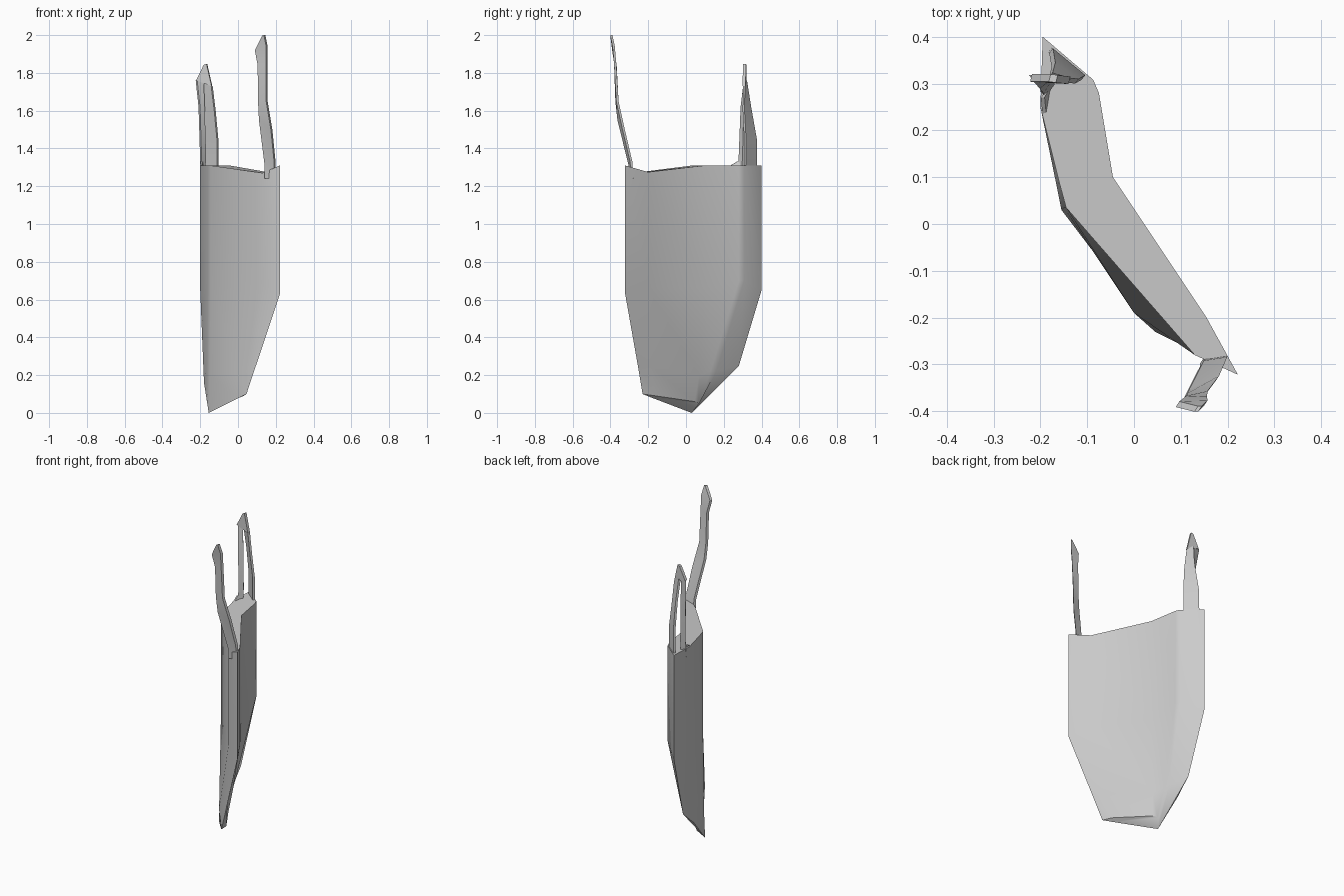
import bpy, bmesh, math
from mathutils import Vector


def make_object(name, bm, smooth_angle):
    bmesh.ops.remove_doubles(bm, verts=bm.verts, dist=0.001)
    bmesh.ops.recalc_face_normals(bm, faces=bm.faces)
    me = bpy.data.meshes.new(name)
    bm.to_mesh(me)
    bm.free()
    ob = bpy.data.objects.new(name, me)
    bpy.context.collection.objects.link(ob)
    bpy.ops.object.select_all(action='DESELECT')
    ob.select_set(True)
    bpy.context.view_layer.objects.active = ob
    bpy.ops.object.shade_smooth_by_angle(angle=math.radians(smooth_angle))
    return ob


def loft(name, rings, smooth_angle):
    """Skin a stack of equal-length closed rings and cap both ends."""
    bm = bmesh.new()
    loops = [[bm.verts.new(p) for p in ring] for ring in rings]
    for a, b in zip(loops, loops[1:]):
        for i in range(len(a)):
            j = (i + 1) % len(a)
            bm.faces.new((a[i], a[j], b[j], b[i]))
    bm.faces.new(loops[0])
    bm.faces.new(loops[-1])
    return make_object(name, bm, smooth_angle)


def strap(name, pairs, push):
    """Flat ribbon through left/right edge points, thickened along push."""
    push = Vector(push)
    rings = []
    for l, r in pairs:
        l, r = Vector(l), Vector(r)
        rings.append([l - push, r - push, r + push, l + push])
    return loft(name, rings, 25)


# Pouch: thin slanted bag, straight above and tapering to a low corner
plan = [(0.222, -0.322), (0.155, -0.2), (-0.045, 0.1), (-0.075, 0.28), (-0.087, 0.308),
        (-0.195, 0.4), (-0.2, 0.25), (-0.16, 0.09), (-0.145, 0.035), (0.13, -0.28)]
top_z = [1.31, 1.275, 1.31, 1.31, 1.31, 1.31, 1.31, 1.31, 1.31, 1.27]
mid_z = [0.63, 0.66, 0.66, 0.7, 0.7, 0.65, 0.65, 0.65, 0.65, 0.68]
low = [(0.095, -0.255, 0.25), (0.06, -0.19, 0.25), (-0.085, 0.07, 0.2), (-0.12, 0.13, 0.22),
       (-0.13, 0.16, 0.22), (-0.175, 0.28, 0.25), (-0.18, 0.18, 0.16), (-0.165, 0.08, 0.12),
       (-0.15, 0.035, 0.2), (0.0, -0.19, 0.2)]
tip = (-0.155, 0.03, 0.0)
bottom = [(0.045, -0.23, 0.1), (0.03, -0.16, 0.09), (-0.1, 0.045, 0.06), (-0.12, 0.065, 0.05),
          (-0.13, 0.07, 0.05), tip, tip, tip, tip, (0.005, -0.18, 0.08)]
loft("pouch",
     [[(x, y, z) for (x, y), z in zip(plan, top_z)],
      [(x, y, z) for (x, y), z in zip(plan, mid_z)], low, bottom], 40)

# Tall front strap with a pointed end
strap("front_strap", [
    ((0.145, -0.292, 1.24), (0.195, -0.285, 1.24)),
    ((0.145, -0.298, 1.31), (0.195, -0.29, 1.33)),
    ((0.115, -0.357, 1.55), (0.178, -0.33, 1.50)),
    ((0.11, -0.368, 1.65), (0.153, -0.363, 1.65)),
    ((0.108, -0.373, 1.84), (0.152, -0.375, 1.85)),
    ((0.093, -0.385, 1.92), (0.153, -0.383, 1.94)),
    ((0.133, -0.395, 1.998), (0.141, -0.395, 2.0))], (0.004, 0.006, 0))

# Rear loop: wide outer leg, narrow inner leg, joined at a pointed top
strap("rear_strap_outer_leg", [
    ((-0.18, 0.372, 1.25), (-0.108, 0.313, 1.25)),
    ((-0.177, 0.37, 1.45), (-0.108, 0.313, 1.45)),
    ((-0.172, 0.34, 1.62), (-0.122, 0.305, 1.6)),
    ((-0.178, 0.318, 1.76), (-0.138, 0.307, 1.73))], (0.004, 0.005, 0))
strap("rear_strap_inner_leg", [
    ((-0.195, 0.275, 1.25), (-0.178, 0.3, 1.25)),
    ((-0.197, 0.285, 1.36), (-0.173, 0.305, 1.36)),
    ((-0.205, 0.295, 1.62), (-0.18, 0.312, 1.62)),
    ((-0.22, 0.312, 1.76), (-0.185, 0.312, 1.75))], (-0.004, 0.006, 0))
strap("rear_strap_tip", [
    ((-0.22, 0.312, 1.76), (-0.138, 0.307, 1.73)),
    ((-0.18, 0.312, 1.842), (-0.165, 0.31, 1.848))], (0.002, 0.008, 0))
# Small foot flap where the inner leg meets the rim
strap("rear_strap_foot", [
    ((-0.19, 0.22, 1.30), (-0.178, 0.29, 1.30)),
    ((-0.195, 0.27, 1.33), (-0.18, 0.295, 1.33))], (0.004, 0.001, 0))
